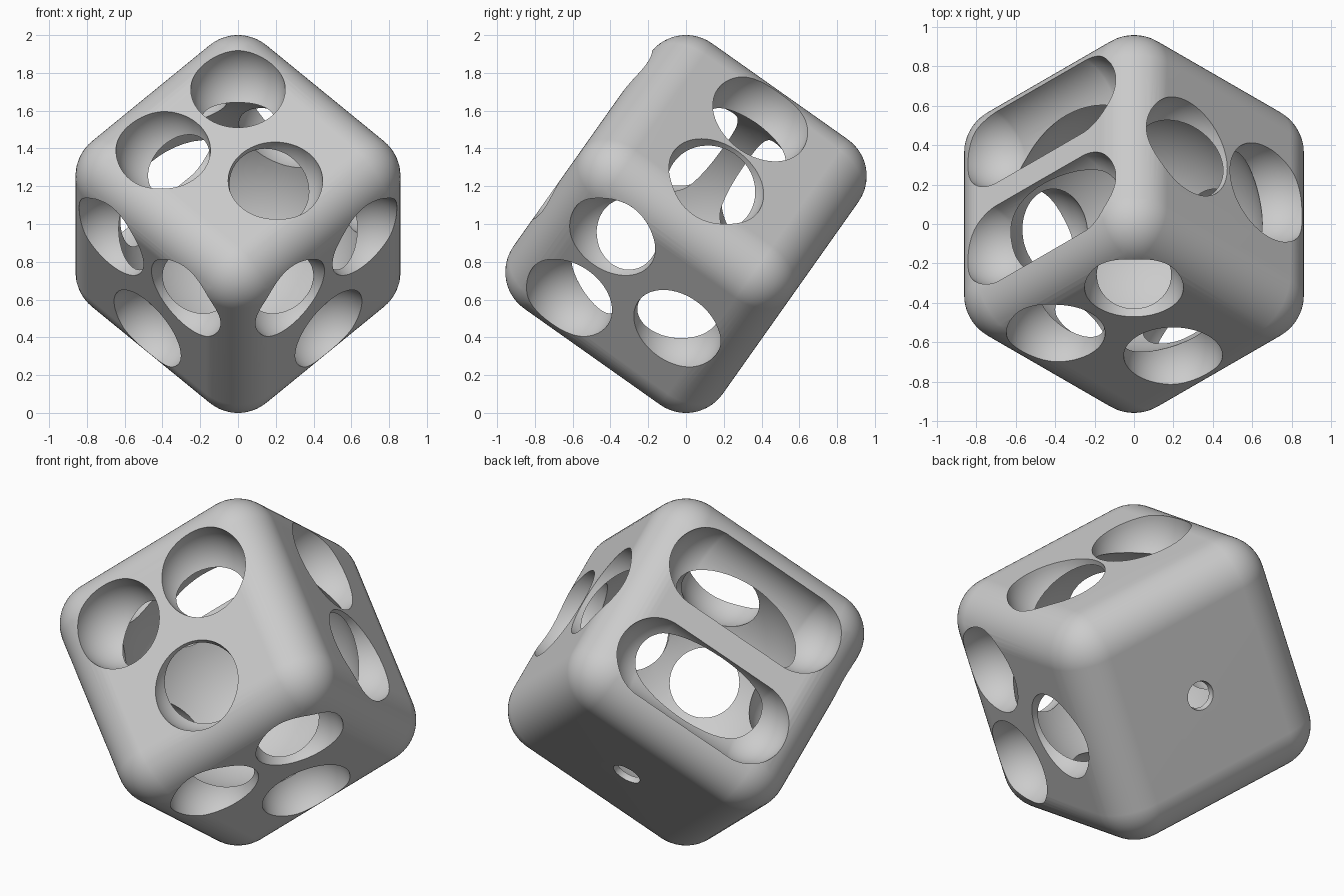
import bpy, bmesh, math
from mathutils import Matrix, Vector

if "Cube" in bpy.data.objects:
    bpy.data.objects.remove(bpy.data.objects["Cube"], do_unlink=True)

HALF, ROUND, CAVITY = 0.678, 0.238, 0.65
STEP = 0.28

grey = bpy.data.materials.new("light_grey")
grey.use_nodes = True
grey.diffuse_color = (0.6, 0.6, 0.6, 1)
grey.node_tree.nodes["Principled BSDF"].inputs["Base Color"].default_value = (0.6, 0.6, 0.6, 1)

# Cube axes once it stands on a corner: front, back right and back left faces
s2, s3, s6 = math.sqrt(2), math.sqrt(3), math.sqrt(6)
front = Vector((0, -2 / s6, 1 / s3))
right = Vector((1 / s2, 1 / s6, 1 / s3))
left = Vector((-1 / s2, 1 / s6, 1 / s3))
stand = Matrix((front, right, left)).transposed().to_4x4()


def make_object(name, bm):
    bmesh.ops.recalc_face_normals(bm, faces=bm.faces)
    mesh = bpy.data.meshes.new(name)
    bm.to_mesh(mesh)
    bm.free()
    mesh.materials.append(grey)
    obj = bpy.data.objects.new(name, mesh)
    bpy.context.collection.objects.link(obj)
    return obj


def apply_modifier(obj, modifier):
    bpy.ops.object.select_all(action='DESELECT')
    obj.select_set(True)
    bpy.context.view_layer.objects.active = obj
    bpy.ops.object.modifier_apply(modifier=modifier.name)


def carve(obj, centre, radius, stretch=0):
    """Cut a ball, or a capsule lengthened both ways along local y."""
    bm = bmesh.new()
    bmesh.ops.create_uvsphere(bm, u_segments=64, v_segments=40, radius=radius,
                              matrix=Matrix.Rotation(math.pi / 2, 4, 'X'))
    for v in bm.verts:
        if abs(v.co.y) > 0.001:
            v.co.y += math.copysign(stretch, v.co.y)
        v.co += Vector(centre)
    cutter = make_object("cutter", bm)
    cutter.hide_render = True
    mod = obj.modifiers.new("carve", 'BOOLEAN')
    mod.operation = 'DIFFERENCE'
    mod.solver = 'EXACT'
    mod.object = cutter
    apply_modifier(obj, mod)
    bpy.data.objects.remove(cutter, do_unlink=True)


# Rounded cube shell with a round cavity
bm = bmesh.new()
bmesh.ops.create_cube(bm, size=2 * HALF)
shell = make_object("hollow_rounded_cube", bm)
bevel = shell.modifiers.new("rounding", 'BEVEL')
bevel.width = ROUND
bevel.segments = 14
apply_modifier(shell, bevel)
carve(shell, (0, 0, 0), CAVITY)

# Three round pits in the front face and in both lower front faces
for side in (-1, 1):
    carve(shell, (HALF, side * STEP, STEP), 0.25)
    carve(shell, (STEP, -HALF, side * STEP), 0.25)
    carve(shell, (STEP, side * STEP, -HALF), 0.25)
carve(shell, (HALF, 0, -STEP), 0.25)
carve(shell, (-STEP, -HALF, 0), 0.25)
carve(shell, (-STEP, 0, -HALF), 0.25)

# Two larger pits in the back right face, two slots in the back left face
for side in (-1, 1):
    carve(shell, (0, HALF, side * 0.285), 0.275)
    carve(shell, (side * 0.3, 0, HALF), 0.23, 0.3)

# Small hole in the lower back face
carve(shell, (-HALF, 0, 0), 0.08)

# Stand the cube on its corner and smooth it
shell.data.transform(Matrix.Translation((0, 0, 1)) @ stand)
bpy.ops.object.select_all(action='DESELECT')
shell.select_set(True)
bpy.context.view_layer.objects.active = shell
bpy.ops.object.shade_smooth_by_angle(angle=math.radians(30))
weighted = shell.modifiers.new("even_normals", 'WEIGHTED_NORMAL')
weighted.keep_sharp = True
